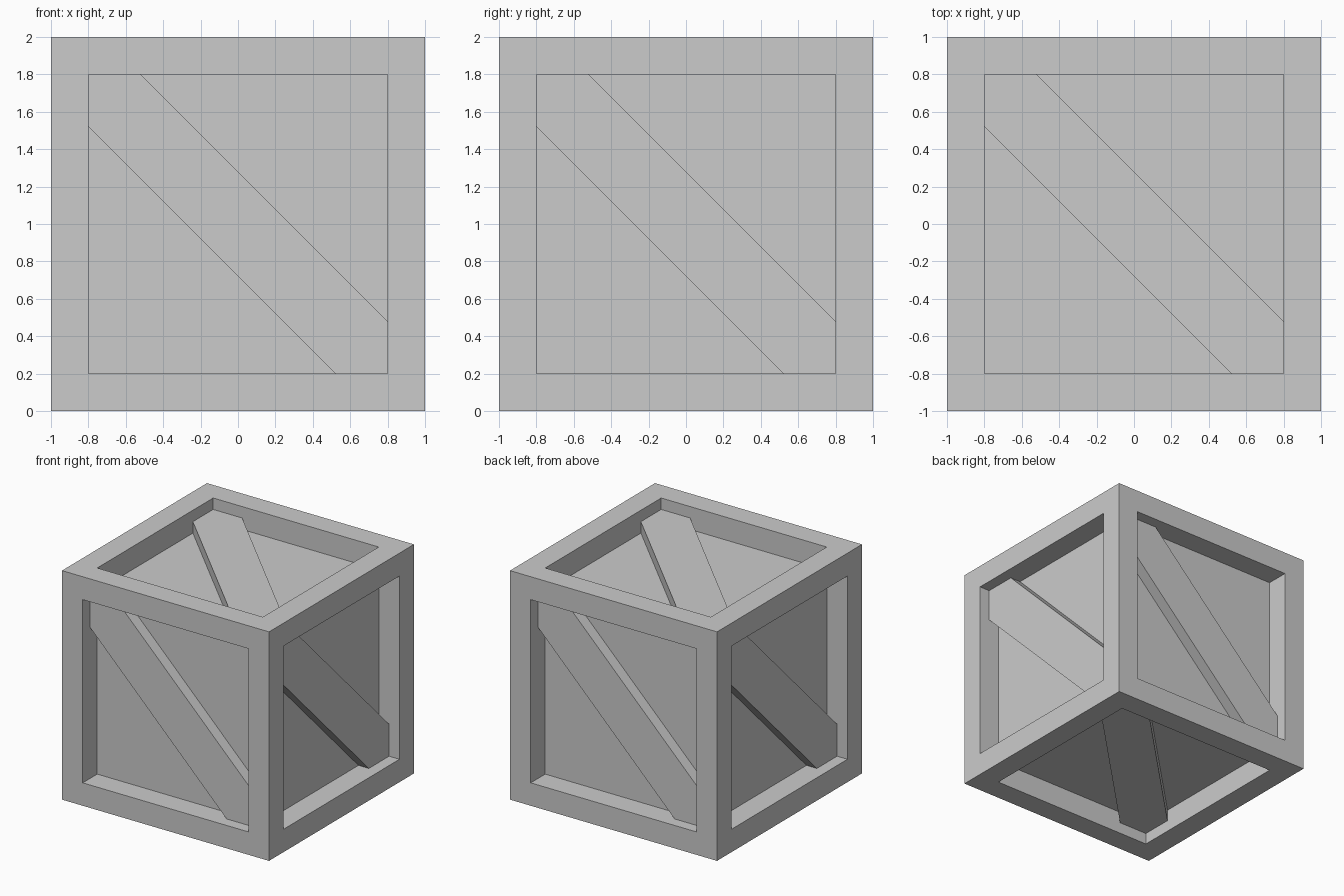
import bpy, bmesh
from math import pi
from mathutils import Matrix, Vector

if "Cube" in bpy.data.objects:
    bpy.data.objects.remove(bpy.data.objects["Cube"])

HALF, RIM, CUT, RAISE = 1.0, 0.2, 0.28, 0.1
INNER = HALF - RIM
LIFT = Matrix.Translation((0, 0, HALF))   # stand the crate on z = 0


def finish(name, bm, matrix=LIFT):
    bm.transform(matrix)
    bmesh.ops.recalc_face_normals(bm, faces=bm.faces)
    mesh = bpy.data.meshes.new(name)
    bm.to_mesh(mesh)
    bm.free()
    obj = bpy.data.objects.new(name, mesh)
    bpy.context.collection.objects.link(obj)
    return obj


# Outer frame: cube with every face inset and pushed in, floors removed
bm = bmesh.new()
bmesh.ops.create_cube(bm, size=2 * HALF)
sides = list(bm.faces)
bmesh.ops.inset_individual(bm, faces=sides, thickness=RIM, use_even_offset=True)
for face in sides:
    face.normal_update()
    push = -face.normal * RIM
    floor = bmesh.ops.extrude_face_region(bm, geom=[face])["geom"]
    bmesh.ops.translate(bm, vec=push,
                        verts=[v for v in floor if isinstance(v, bmesh.types.BMVert)])
    floors = [f for f in floor if isinstance(f, bmesh.types.BMFace)]
    if face.is_valid:
        floors.append(face)
    bmesh.ops.delete(bm, geom=floors, context='FACES_ONLY')
bmesh.ops.remove_doubles(bm, verts=bm.verts, dist=0.001)
finish("frame", bm)

# Recessed panels: the box inside the frame
bm = bmesh.new()
bmesh.ops.create_cube(bm, size=2 * INNER)
finish("panels", bm)


# Diagonal brace with corner-fitted ends, one per side
def brace(name, rotation):
    a, b = INNER, INNER - CUT
    outline = [(-a, b), (-b, a), (a, -b), (b, -a)]
    outline = [(-a, b), (-a, a), (-b, a), (a, -b), (a, -a), (b, -a)]
    bm = bmesh.new()
    base = bm.faces.new([bm.verts.new((x, y, INNER)) for x, y in outline])
    top = bmesh.ops.extrude_face_region(bm, geom=[base], use_keep_orig=True)["geom"]
    bmesh.ops.translate(bm, vec=Vector((0, 0, RAISE)),
                        verts=[v for v in top if isinstance(v, bmesh.types.BMVert)])
    finish(name, bm, LIFT @ rotation)


brace("top_brace", Matrix.Identity(4))
brace("bottom_brace", Matrix.Rotation(pi, 4, 'X'))
for i, side in enumerate(("front", "right", "back", "left")):
    brace(side + "_brace",
          Matrix.Rotation(i * pi / 2, 4, 'Z') @ Matrix.Rotation(pi / 2, 4, 'X'))
